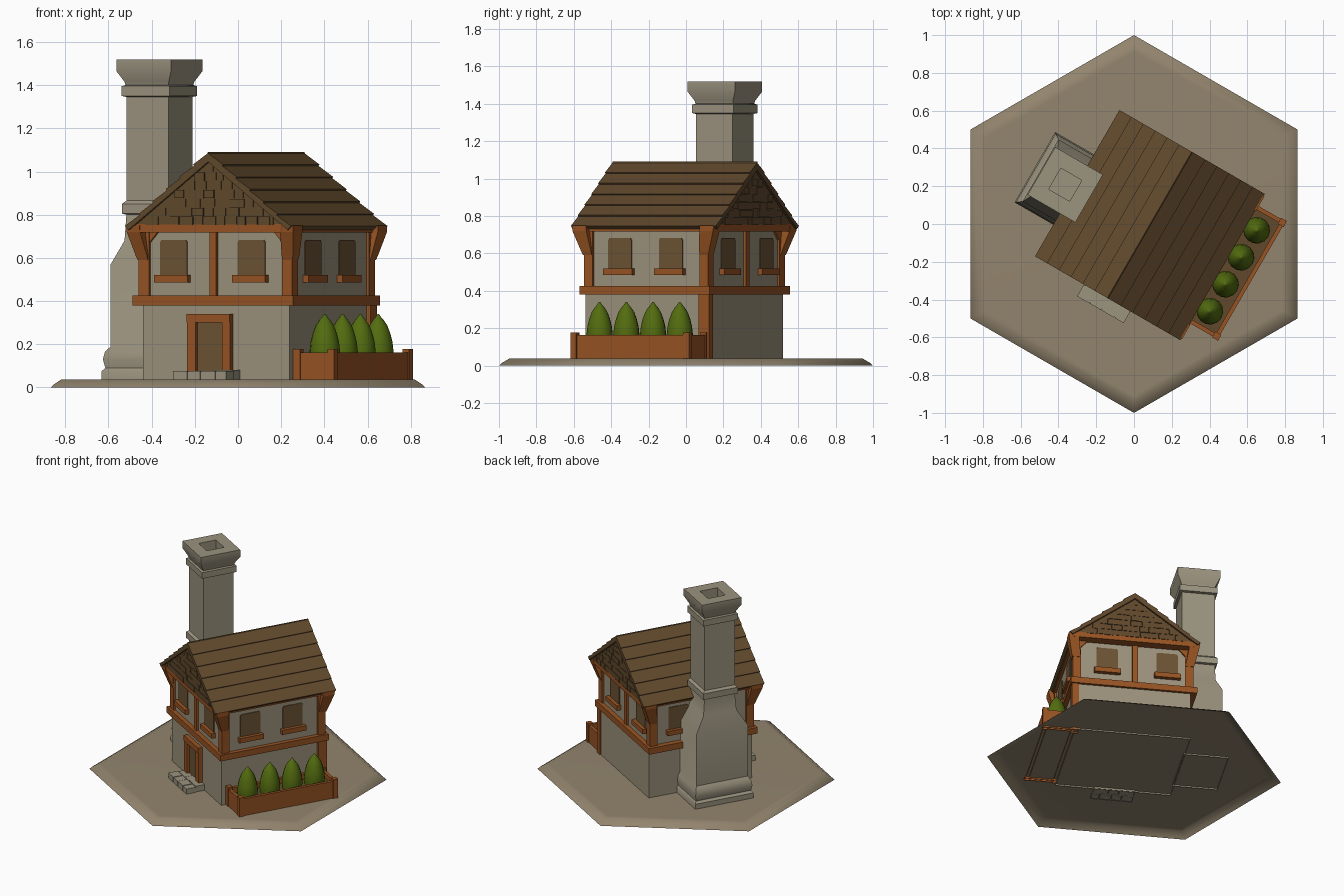
import bpy, bmesh, math, random
from mathutils import Matrix, Vector

if "Cube" in bpy.data.objects:
    bpy.data.objects.remove(bpy.data.objects["Cube"])

random.seed(4)
ROT = Matrix.Rotation(math.radians(-30), 4, 'Z')   # the house is turned on its hex tile
FOOT = 0.027                                       # parts poke just through the open tile


def material(name, r, g, b):
    m = bpy.data.materials.new(name)
    m.diffuse_color = [((c / 255 + 0.055) / 1.055) ** 2.4 for c in (r, g, b)] + [1]
    m.use_nodes = True
    m.node_tree.nodes["Principled BSDF"].inputs["Base Color"].default_value = m.diffuse_color
    return m


EARTH = material("earth tile", 147, 133, 110)
PLASTER = material("plaster", 157, 146, 125)
STONE = material("grey stone", 155, 147, 127)
TIMBER = material("orange timber", 152, 84, 35)
ROOF = material("dark roof wood", 97, 73, 44)
PANEL = material("door and window brown", 108, 84, 52)
LEAF = material("leaf green", 83, 108, 15)


def finish(name, bm, mat, turn=True, smooth=0):
    bmesh.ops.recalc_face_normals(bm, faces=bm.faces)
    # Undersides of everything standing on the tile are open
    low = [f for f in bm.faces if all(v.co.z < FOOT + 0.001 for v in f.verts) and abs(f.normal.z) > 0.99]
    bmesh.ops.delete(bm, geom=low, context='FACES')
    if turn:
        bm.transform(ROT)
    me = bpy.data.meshes.new(name)
    bm.to_mesh(me)
    bm.free()
    me.materials.append(mat)
    ob = bpy.data.objects.new(name, me)
    bpy.context.collection.objects.link(ob)
    if smooth:
        bpy.ops.object.select_all(action='DESELECT')
        ob.select_set(True)
        bpy.context.view_layer.objects.active = ob
        bpy.ops.object.shade_smooth_by_angle(angle=math.radians(smooth))
    return ob


def loft(name, rings, mat, turn=True, smooth=0):
    """Skin a stack of equal-sized rings and cap both ends."""
    bm = bmesh.new()
    vs = [[bm.verts.new(p) for p in ring] for ring in rings]
    n = len(vs[0])
    for lo, hi in zip(vs, vs[1:]):
        for i in range(n):
            bm.faces.new((lo[i], lo[(i + 1) % n], hi[(i + 1) % n], hi[i]))
    bm.faces.new(vs[0])
    bm.faces.new(vs[-1])
    return finish(name, bm, mat, turn, smooth)


def rect(a0, a1, b0, b1, z):
    return [(a0, b0, z), (a1, b0, z), (a1, b1, z), (a0, b1, z)]


def boxes(name, items, mat):
    """items: (a0, a1, b0, b1, z0, z1) in house coordinates, joined in one object."""
    bm = bmesh.new()
    for a0, a1, b0, b1, z0, z1 in items:
        m = Matrix.Translation(((a0 + a1) / 2, (b0 + b1) / 2, (z0 + z1) / 2))
        m = m @ Matrix.Diagonal((a1 - a0, b1 - b0, z1 - z0, 1))
        bmesh.ops.create_cube(bm, size=1, matrix=m)
    return finish(name, bm, mat)


# House extents (upper wall) and ridge position
A0, A1, B0, B1 = -0.315, 0.475, -0.333, 0.405
AC = 0.076


def on_wall(side, c, hw, z0, z1, d0, d1):
    """Box lying on one wall, from d0 to d1 out of its surface."""
    if side == "front":
        return (c - hw, c + hw, B0 - d1, B0 - d0, z0, z1)
    if side == "back":
        return (c - hw, c + hw, B1 + d0, B1 + d1, z0, z1)
    if side == "right":
        return (A1 + d0, A1 + d1, c - hw, c + hw, z0, z1)
    return (A0 - d1, A0 - d0, c - hw, c + hw, z0, z1)


# Hexagonal ground tile, open below, with a soft rim
def hexagon(r, z):
    return [(r * math.cos(math.radians(90 + 60 * i)), r * math.sin(math.radians(90 + 60 * i)), z)
            for i in range(6)]


loft("ground_tile", [hexagon(1, 0), hexagon(0.985, 0.014), hexagon(0.945, 0.037), hexagon(0.91, 0.038)],
     EARTH, turn=False, smooth=55)

# Walls
boxes("lower_walls", [(-0.31, 0.475, -0.345, 0.42, FOOT, 0.39)], PLASTER)
boxes("upper_walls", [(A0, A1, B0, B1, 0.42, 0.73)], PLASTER)

# Horizontal beams, posts and mid posts
boxes("floor_beam", [(-0.354, 0.506, -0.365, 0.438, 0.38, 0.425)], TIMBER)
boxes("eaves_beam", [(-0.345, 0.497, -0.395, 0.47, 0.718, 0.757)], TIMBER)
posts = []
for a in (A0 - 0.015, A1 + 0.015 - 0.055):
    for b in (B0 - 0.015, B1 + 0.015 - 0.055):
        posts.append((a, a + 0.055, b, b + 0.055, 0.42, 0.73))
posts.append((0.45, 0.497, 0.365, 0.428, FOOT, 0.39))
for side in ("front", "back"):
    posts.append(on_wall(side, 0.066, 0.018, 0.42, 0.73, -0.01, 0.014))
boxes("posts", posts, TIMBER)

# Flared brackets under the roof corners
for i, (a, sa) in enumerate(((A0, -1), (A1, 1))):
    for j, (b, sb) in enumerate(((B0, -1), (B1, 1))):
        def square(z, out_a, out_b, inner):
            p, q = a + sa * out_a, b + sb * out_b
            r, s = a - sa * inner, b - sb * inner
            return rect(p, r, q, s, z)
        loft(f"eaves_bracket_{i}{j}", [square(0.59, 0.018, 0.018, 0.035), square(0.61, 0.025, 0.025, 0.035),
                                       square(0.72, 0.05, 0.065, 0.02), square(0.75, 0.05, 0.068, 0.02)], TIMBER)

# Small diagonal braces in the upper corners of the gable-side walls
for side, y0, y1 in (("front", B0 - 0.012, B0 + 0.01), ("back", B1 - 0.01, B1 + 0.012)):
    for a, s in ((A0 + 0.035, 1), (A1 - 0.035, -1)):
        tri = [(a, 0.72), (a + s * 0.05, 0.72), (a, 0.665)]
        loft(f"{side}_brace", [[(x, y, z) for x, z in tri] for y in (y0, y1)], TIMBER)

# Windows with sills, two on every wall
panes, sills = [], []
for side, mid, gap, hw in (("front", 0.058, 0.208, 0.073), ("back", 0.05, 0.205, 0.073),
                           ("right", 0.025, 0.157, 0.073), ("left", 0.035, 0.17, 0.073)):
    for c in (mid - gap, mid + gap):
        panes.append(on_wall(side, c, hw, 0.51, 0.675, -0.003, 0.005))
        panes.append(on_wall(side, c, hw - 0.006, 0.67, 0.682, -0.003, 0.005))
        sills.append(on_wall(side, c, hw + 0.016, 0.485, 0.52, -0.005, 0.03))
boxes("windows", panes, PANEL)
boxes("window_sills", sills, TIMBER)

# Door, frame and stone step
boxes("door", [on_wall("front", 0.058, 0.075, 0.05, 0.31, 0.008, 0.02)], PANEL)
boxes("door_frame", [on_wall("front", 0.058 + s * 0.093, 0.022, 0.04, 0.34, 0.0, 0.04) for s in (-1, 1)]
      + [on_wall("front", 0.058, 0.115, 0.3, 0.34, 0.0, 0.044)], TIMBER)
stones = []
for row, cuts in enumerate(((-0.07, 0.01, 0.08, 0.16, 0.22), (-0.065, 0.04, 0.11, 0.215))):
    b = -0.482 + row * 0.072
    for p, q in zip(cuts, cuts[1:]):
        stones.append((p, q - 0.005, b, b + 0.068, 0.03, 0.078 + random.uniform(-0.003, 0.003)))
boxes("door_step", stones + [(-0.065, 0.21, -0.477, -0.335, FOOT, 0.071)], STONE)

# Roof: saw-tooth plank profile drawn across the house, extruded along the ridge
HALF, TOP, EAVE, ROWS = 0.437, 1.08, 0.738, 6
slope = Vector((HALF, EAVE - TOP)).normalized()
out = Vector((-slope.y, slope.x))
side_pts = []
for i in range(ROWS):
    hi = Vector((0, TOP)).lerp(Vector((HALF, EAVE)), i / ROWS)
    lo = Vector((0, TOP)).lerp(Vector((HALF, EAVE)), (i + 1) / ROWS)
    side_pts += [hi + out * 0.004, lo + out * 0.012]
profile = [(AC, TOP + 0.01)] + [(AC + p.x, p.y) for p in side_pts]
profile += [(AC + HALF - 0.012, EAVE - 0.008), (AC, TOP - 0.035), (AC - HALF + 0.012, EAVE - 0.008)]
profile += [(AC - p.x, p.y) for p in reversed(side_pts)]
loft("roof_planks", [[(x, y, z) for x, z in profile] for y in (-0.41, 0.484)], ROOF)
gable = [(AC - 0.415, 0.752), (AC + 0.415, 0.752), (AC, 1.07)]
loft("gable_walls", [[(x, y, z) for x, z in gable] for y in (-0.394, 0.468)], ROOF)

# Shingles on both gables
shingles = []
ROW_H = 0.041
for row in range(7):
    z = 0.755 + row * ROW_H
    reach = (1.06 - z - ROW_H) / 0.33 * 0.43
    a = AC - reach
    while a < AC + reach - 0.015:
        w = min(random.uniform(0.045, 0.08), AC + reach - a)
        drop, t = random.uniform(0, 0.004), random.uniform(0.003, 0.007)
        for b0, b1 in ((-0.394 - t, -0.385), (0.46, 0.468 + t)):
            shingles.append((a, a + w - 0.003, b0, b1, z - drop, z + ROW_H - 0.005))
        a += w
boxes("gable_shingles", shingles, ROOF)

# Chimney: wide hearth with shoulders, then shaft, collars, cap and flue
CA, CB = -0.419, -0.002
rings = [rect(a, -0.3, CB - h, CB + h, z) for z, a, h in (
    (FOOT, -0.605, 0.215), (0.075, -0.605, 0.215), (0.09, -0.59, 0.204), (0.13, -0.6, 0.21),
    (0.165, -0.592, 0.205), (0.19, -0.57, 0.19), (0.57, -0.57, 0.19), (0.68, -0.535, 0.122))]
rings += [rect(CA - h, CA + h, CB - h, CB + h, z) for z, h in (
    (0.80, 0.112), (0.805, 0.127), (0.85, 0.127), (0.865, 0.112), (1.345, 0.112), (1.35, 0.128),
    (1.395, 0.128), (1.40, 0.115), (1.415, 0.118), (1.465, 0.146), (1.518, 0.146),
    (1.518, 0.064), (1.42, 0.064))]
loft("chimney", rings, STONE, smooth=40)

# Planter box with soil
P0, P1, Q0, Q1 = 0.478, 0.688, -0.307, 0.412
planter = [(P1 - 0.022, P1, Q0, Q1, FOOT, 0.163), (P0, P0 + 0.022, Q0, Q1, FOOT, 0.163),
           (P0, P1, Q0, Q0 + 0.022, FOOT, 0.163), (P0, P1, Q1 - 0.022, Q1, FOOT, 0.163)]
for a in (P0 + 0.015, P1 - 0.012):
    for b in (Q0 + 0.012, Q1 - 0.012):
        planter.append((a - 0.018, a + 0.018, b - 0.018, b + 0.018, FOOT, 0.178))
boxes("planter_box", planter, TIMBER)
boxes("planter_soil", [(P0 + 0.01, P1 - 0.01, Q0 + 0.01, Q1 - 0.01, 0.04, 0.125)], ROOF)

# Four pointed bushes
for k in range(4):
    b = -0.199 + 0.165 * k
    rings = [[(0.579 + r * math.cos(math.tau * i / 14), b + r * math.sin(math.tau * i / 14), z)
              for i in range(14)]
             for z, r in ((0.11, 0.065), (0.165, 0.071), (0.21, 0.066), (0.25, 0.056),
                          (0.285, 0.043), (0.31, 0.027), (0.325, 0.014), (0.34, 0.004))]
    loft(f"bush_{k + 1}", rings, LEAF, smooth=60)
